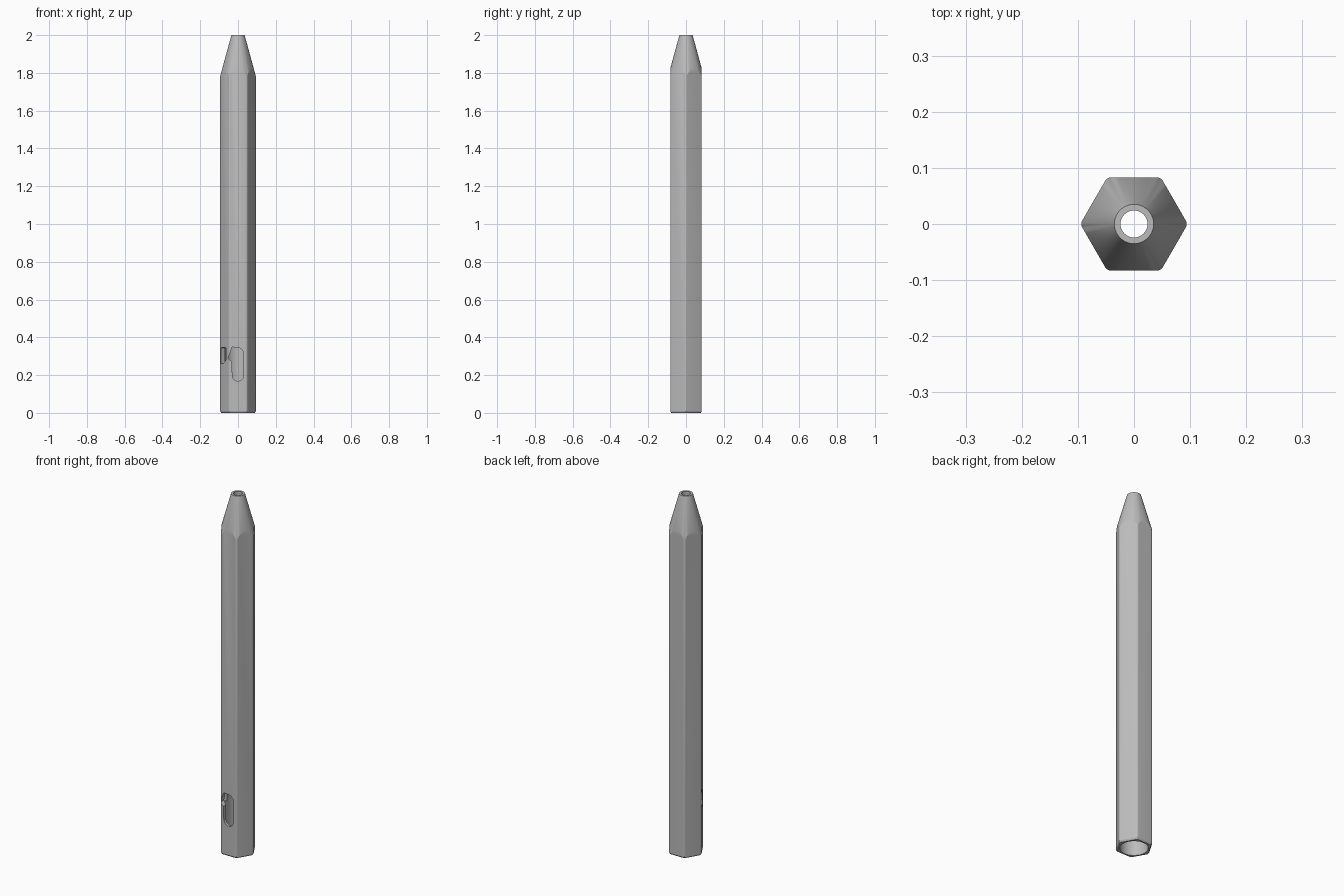
import bpy, bmesh
from math import cos, sin, pi, radians
from mathutils import Matrix, Vector

cube = bpy.data.objects.get("Cube")
if cube:
    bpy.data.objects.remove(cube, do_unlink=True)

grey = bpy.data.materials.new("plain grey")
grey.use_nodes = True
grey.diffuse_color = (0.5, 0.5, 0.5, 1)
grey.node_tree.nodes["Principled BSDF"].inputs["Base Color"].default_value = (0.5, 0.5, 0.5, 1)

APOTHEM = 0.083
CORNER = APOTHEM / cos(pi / 6)


def add_object(name, bm):
    bmesh.ops.recalc_face_normals(bm, faces=bm.faces)
    mesh = bpy.data.meshes.new(name)
    bm.to_mesh(mesh)
    bm.free()
    mesh.materials.append(grey)
    obj = bpy.data.objects.new(name, mesh)
    bpy.context.collection.objects.link(obj)
    return obj


def prism(name, points, offset):
    """Extrude a closed outline of 3D points along an offset."""
    bm = bmesh.new()
    face = bm.faces.new([bm.verts.new(p) for p in points])
    new = bmesh.ops.extrude_face_region(bm, geom=[face])["geom"]
    bmesh.ops.translate(bm, vec=offset, verts=[v for v in new if isinstance(v, bmesh.types.BMVert)])
    return add_object(name, bm)


def lathe(name, profile, sides):
    """Spin a closed (radius, height) profile around z."""
    bm = bmesh.new()
    rings = [[bm.verts.new((r * cos(2 * pi * i / sides), r * sin(2 * pi * i / sides), z))
              for r, z in profile] for i in range(sides)]
    n = len(profile)
    for i in range(sides):
        a, b = rings[i], rings[(i + 1) % sides]
        for j in range(n):
            k = (j + 1) % n
            bm.faces.new((a[j], b[j], b[k], a[k]))
    return add_object(name, bm)


def combine(target, tool, operation):
    mod = target.modifiers.new("cut", "BOOLEAN")
    mod.operation, mod.object, mod.solver = operation, tool, "EXACT"
    bpy.context.view_layer.objects.active = target
    bpy.ops.object.modifier_apply(modifier=mod.name)
    bpy.data.objects.remove(tool, do_unlink=True)


def arc(cx, cz, r, start, end, steps=10):
    return [(cx + r * cos(radians(start + (end - start) * i / steps)),
             cz + r * sin(radians(start + (end - start) * i / steps))) for i in range(steps + 1)]


# Hexagonal barrel with rounded corners and a chamfered foot
fillet = 0.012
outline = []
for side in range(6):
    a = radians(60 * side)
    reach = CORNER - fillet / cos(pi / 6)
    for k in range(7):
        b = a + radians(-30 + 10 * k)
        outline.append((reach * cos(a) + fillet * cos(b), reach * sin(a) + fillet * sin(b)))
bm = bmesh.new()
levels = [(0.94, 0.0), (1.0, 0.008), (1.0, 2.1)]
loops = [[bm.verts.new((x * s, y * s, z)) for x, y in outline] for s, z in levels]
for low, high in zip(loops, loops[1:]):
    for i in range(len(low)):
        j = (i + 1) % len(low)
        bm.faces.new((low[i], low[j], high[j], high[i]))
bm.faces.new(loops[0])
bm.faces.new(loops[-1])
barrel = add_object("pen_barrel", bm)

# Tapered nose outside, stepped bore inside
taper = lathe("taper_and_bore", [(0.07, -0.1), (0.13, -0.1), (0.13, 1.653), (0.035, 2.0),
                                 (0.024, 2.0), (0.024, 1.93), (0.07, 1.76)], 96)
combine(barrel, taper, "INTERSECT")

# Clip slot in the front face, with a spur towards the corner
slot = (arc(0.0, 0.199, 0.03, 180, 360) + arc(-0.005, 0.311, 0.035, 0, 90)
        + [(-0.031, 0.348), (-0.053, 0.288), (-0.032, 0.272)])
cutter = prism("front_slot_cutter", [(x, -0.12, z) for x, z in slot], Vector((0, 0.08, 0)))
combine(barrel, cutter, "DIFFERENCE")

# Matching window in the neighbouring face
window = (arc(0.008, 0.337, 0.01, 0, 90, 4) + arc(-0.026, 0.337, 0.01, 90, 180, 4)
          + [(-0.036, 0.262), (-0.01, 0.262), (0.018, 0.282)])
turn = Matrix.Rotation(radians(-60), 3, "Z")
cutter = prism("side_window_cutter", [turn @ Vector((x, -0.12, z)) for x, z in window],
               turn @ Vector((0, 0.08, 0)))
combine(barrel, cutter, "DIFFERENCE")

# Smooth shading with crisp edges
bpy.ops.object.select_all(action="DESELECT")
barrel.select_set(True)
bpy.context.view_layer.objects.active = barrel
bpy.ops.object.shade_smooth_by_angle(angle=radians(25))
